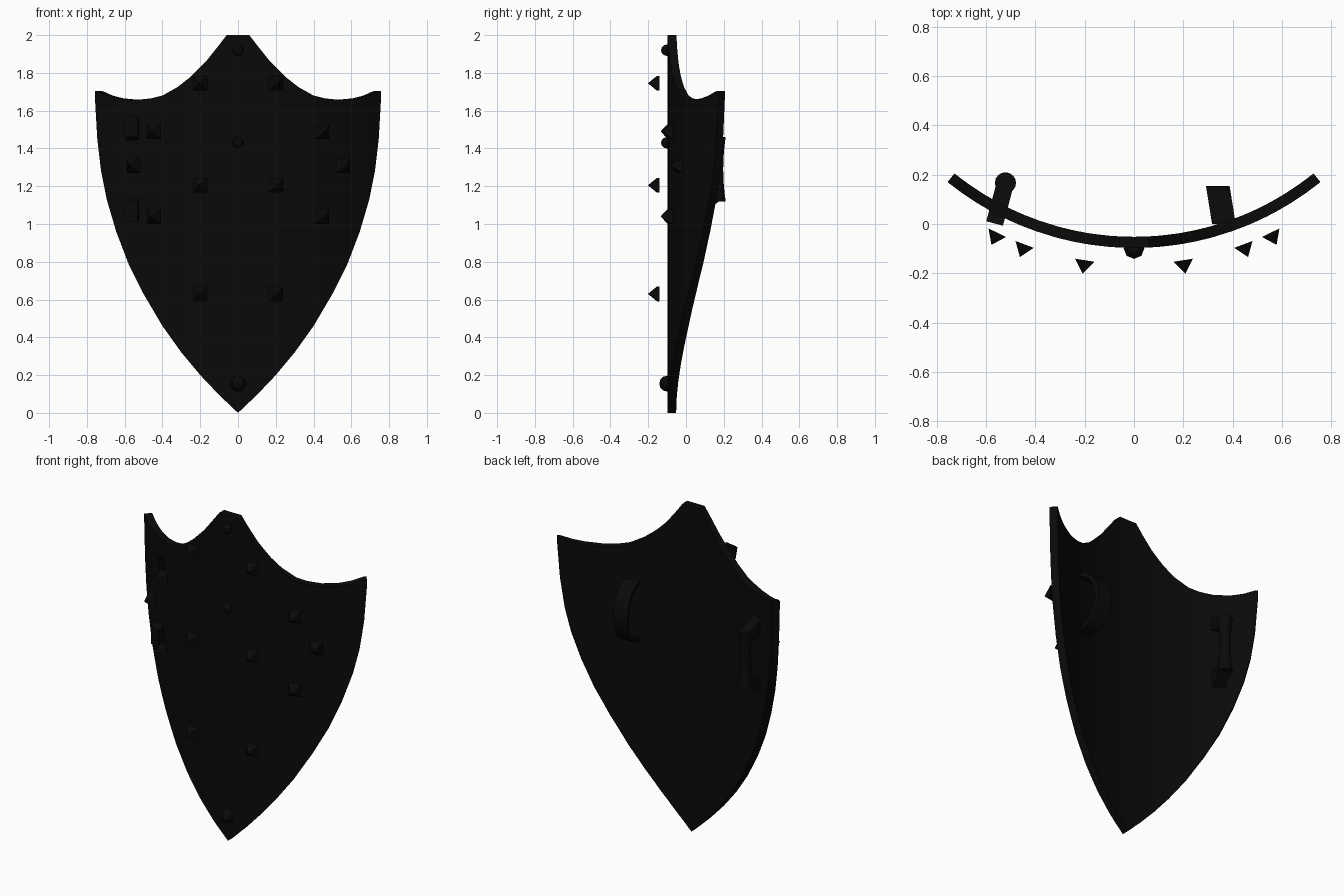
import bpy, bmesh
from math import sin, cos, pi, asin, radians
from mathutils import Matrix, Vector

cube = bpy.data.objects.get("Cube")
if cube:
    bpy.data.objects.remove(cube)

BLACK = (0.003, 0.003, 0.003, 1)
black = bpy.data.materials.new("black_iron")
black.use_nodes = True
black.diffuse_color = BLACK
black.node_tree.nodes["Principled BSDF"].inputs["Base Color"].default_value = BLACK

AXIS_Y = 1.108            # centre of the bend of the plate
FRONT_R, BACK_R = 1.205, 1.16
GRIP_Z = 1.29


def finish(name, bm, smooth=True):
    bmesh.ops.recalc_face_normals(bm, faces=bm.faces)
    mesh = bpy.data.meshes.new(name)
    bm.to_mesh(mesh)
    bm.free()
    mesh.materials.append(black)
    ob = bpy.data.objects.new(name, mesh)
    bpy.context.collection.objects.link(ob)
    if smooth:
        bpy.ops.object.select_all(action='DESELECT')
        ob.select_set(True)
        bpy.context.view_layer.objects.active = ob
        bpy.ops.object.shade_smooth_by_angle(angle=radians(30))
    return ob


def bridge_rings(bm, rings, closed=False):
    """Join rings of points into a tube, capped unless closed."""
    vs = [[bm.verts.new(p) for p in ring] for ring in rings]
    n = len(vs[0])
    for i in range(len(vs) if closed else len(vs) - 1):
        a, b = vs[i], vs[(i + 1) % len(vs)]
        for j in range(n):
            k = (j + 1) % n
            bm.faces.new((a[j], a[k], b[k], b[j]))
    if not closed:
        bm.faces.new(vs[0])
        bm.faces.new(vs[-1])


def lookup(points, x):
    for (x0, z0), (x1, z1) in zip(points, points[1:]):
        if x <= x1:
            return z0 + (z1 - z0) * (x - x0) / (x1 - x0)
    return points[-1][1]


def on_bend(x, z, r):
    a = asin(x / FRONT_R)
    return Vector((r * sin(a), AXIS_Y - r * cos(a), z))


# Curved plate: columns between the top and the bottom outline
top = [(0, 2), (.06, 2), (.11, 1.935), (.17, 1.86), (.25, 1.78), (.32, 1.725), (.4, 1.68),
       (.46, 1.665), (.54, 1.657), (.63, 1.665), (.69, 1.68), (.74, 1.702), (.757, 1.705)]
bottom = [(0, 0), (.1, .095), (.2, .2), (.3, .32), (.4, .46), (.5, .63), (.58, .79),
          (.645, .96), (.695, 1.13), (.725, 1.28), (.745, 1.45), (.757, 1.66)]
half = sorted({p[0] for p in top + bottom})
columns = [-x for x in reversed(half[1:])] + half
bm = bmesh.new()
rings = []
for x in columns:
    zt, zb = lookup(top, abs(x)), lookup(bottom, abs(x))
    rings.append([on_bend(x, zt, FRONT_R), on_bend(x, zb, FRONT_R),
                  on_bend(x, zb, BACK_R), on_bend(x, zt, BACK_R)])
bridge_rings(bm, rings)
finish("shield_plate", bm)

# Pyramid spikes standing just off the front, mirrored left and right
spikes = [(.2, 1.745), (.2, 1.205), (.2, .63), (.444, 1.49), (.444, 1.04), (.555, 1.31)]
BASE_R, HEIGHT, WIDTH = 1.271, .055, .079
for x, z in spikes:
    for side, label in ((1, "left"), (-1, "right")):
        a = side * asin(x / BASE_R)
        r = BASE_R + HEIGHT / 2
        place = (Matrix.Translation((r * sin(a), AXIS_Y - r * cos(a), z))
                 @ Matrix.Rotation(a, 4, 'Z') @ Matrix.Rotation(pi / 2, 4, 'X')
                 @ Matrix.Rotation(pi / 4, 4, 'Z'))
        bm = bmesh.new()
        bmesh.ops.create_cone(bm, cap_ends=True, segments=4, radius1=WIDTH / 2 ** .5,
                              radius2=0, depth=HEIGHT, matrix=place)
        finish("spike_" + label, bm, smooth=False)

# Round studs down the middle
for z, r in ((1.92, .03), (1.43, .03), (.155, .042)):
    bm = bmesh.new()
    bmesh.ops.create_uvsphere(bm, u_segments=8, v_segments=6, radius=r,
                              matrix=Matrix.Translation((0, r - .12 - r * .2 + .006 - r * .2 + .006 - r * .4, z)))
    finish("centre_stud", bm, smooth=False)

# Hand grip: flared round bar on two slanted feet
foot = Vector((-.566, .002, GRIP_Z))
hold = Vector((-.522, .167, GRIP_Z))
out = hold - foot
across = Vector((out.y, -out.x, 0)).normalized() * .035
for up, label in ((1, "upper"), (-1, "lower")):
    profile = [(0, .17), (0, .28), (1, .17), (1, .1)]
    bm = bmesh.new()
    bridge_rings(bm, [[foot + out * d + across * s + Vector((0, 0, up * h)) for d, h in profile]
                      for s in (-1, 1)])
    finish("grip_foot_" + label, bm, smooth=False)

bm = bmesh.new()
SIDES = 16
rings = []
for i in range(9):
    t = i / 4 - 1
    r = .03 + .013 * t * t
    rings.append([hold + Vector((r * cos(2 * pi * j / SIDES), r * sin(2 * pi * j / SIDES), .17 * t))
                  for j in range(SIDES)])
bridge_rings(bm, rings)
finish("grip_bar", bm)

# Arm strap: a wide band arching off the back
bm = bmesh.new()
rings = []
for i in range(17):
    t = pi * i / 16
    ring = []
    for side, thin in ((-1, 0), (1, 0), (1, .022), (-1, .022)):
        y = (.155 - thin) * sin(t)
        ring.append((.365 - .16 * y + side * .048, y, GRIP_Z - (.185 - thin) * cos(t)))
    rings.append(ring)
bridge_rings(bm, rings)
finish("arm_strap", bm)
